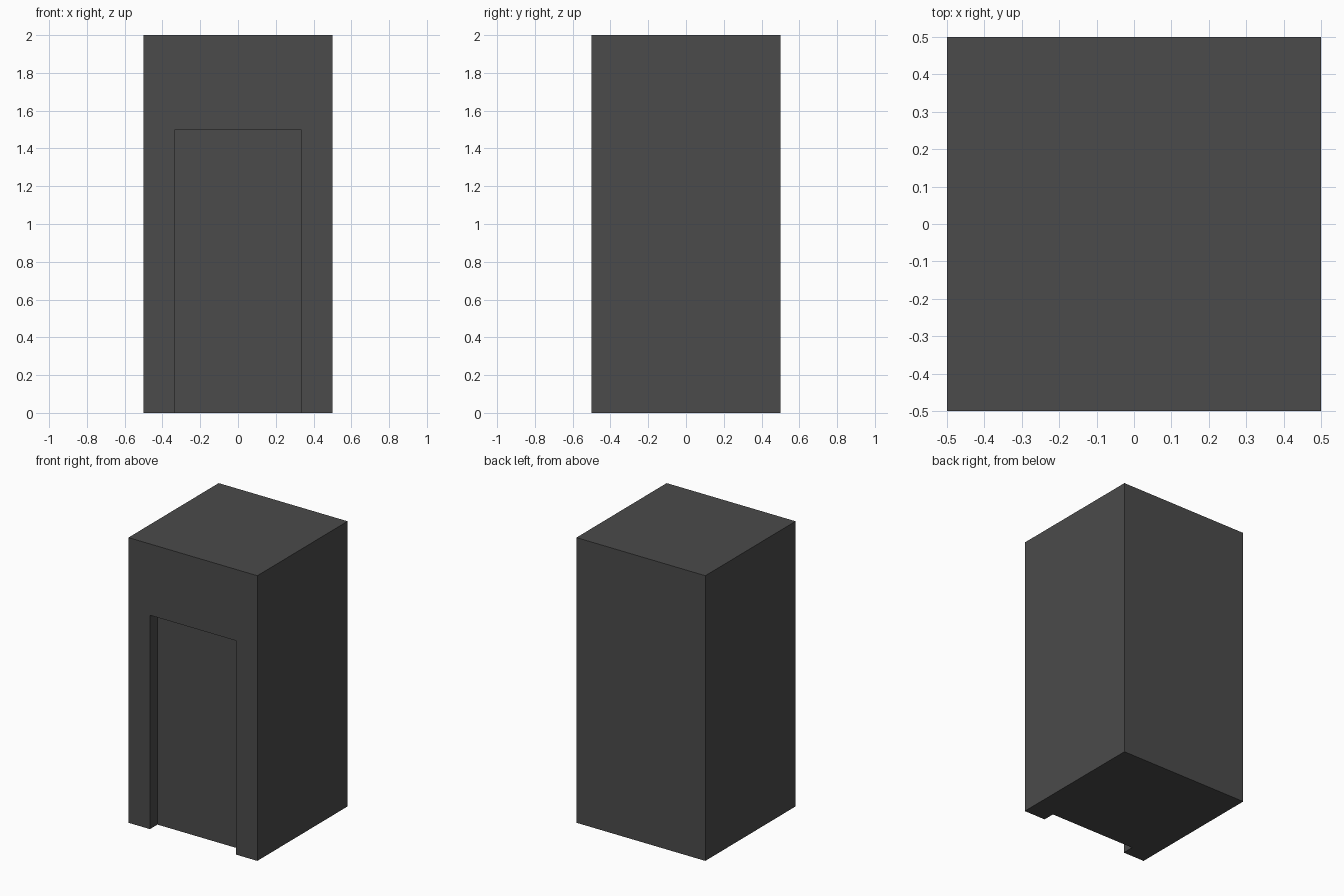
import bpy
import bmesh

if "Cube" in bpy.data.objects:
    bpy.data.objects.remove(bpy.data.objects["Cube"])

WIDTH, HEIGHT = 1.0, 2.0
DOOR_HALF, DOOR_TOP, DEPTH = 1 / 3, 1.5, 1 / 12
H = WIDTH / 2

grey = bpy.data.materials.new("dark_grey")
grey.diffuse_color = (0.07, 0.07, 0.07, 1)
grey.use_nodes = True
grey.node_tree.nodes["Principled BSDF"].inputs["Base Color"].default_value = grey.diffuse_color


def prism(name, outline, z0, z1):
    """Extrude a flat xy outline from z0 up to z1."""
    bm = bmesh.new()
    base = bm.faces.new([bm.verts.new((x, y, z0)) for x, y in outline])
    top = bmesh.ops.extrude_face_region(bm, geom=[base])["geom"]
    for v in top:
        if isinstance(v, bmesh.types.BMVert):
            v.co.z = z1
    bmesh.ops.recalc_face_normals(bm, faces=bm.faces[:])
    mesh = bpy.data.meshes.new(name)
    bm.to_mesh(mesh)
    bm.free()
    mesh.materials.append(grey)
    obj = bpy.data.objects.new(name, mesh)
    bpy.context.collection.objects.link(obj)
    return obj


# Solid tower block
block = prism("tower_block", [(-H, -H), (H, -H), (H, H), (-H, H)], 0, HEIGHT)

# Doorway recess, cut into the front and open at the floor
d = DOOR_HALF
cutter = prism("doorway_cutter",
               [(-d, -H - 0.2), (d, -H - 0.2), (d, -H + DEPTH), (-d, -H + DEPTH)],
               -0.2, DOOR_TOP)
cut = block.modifiers.new("doorway", 'BOOLEAN')
cut.operation = 'DIFFERENCE'
cut.solver = 'EXACT'
cut.object = cutter

# Bake the cut and drop the helper
bpy.context.view_layer.objects.active = block
block.select_set(True)
bpy.ops.object.modifier_apply(modifier=cut.name)
bpy.data.objects.remove(cutter)
